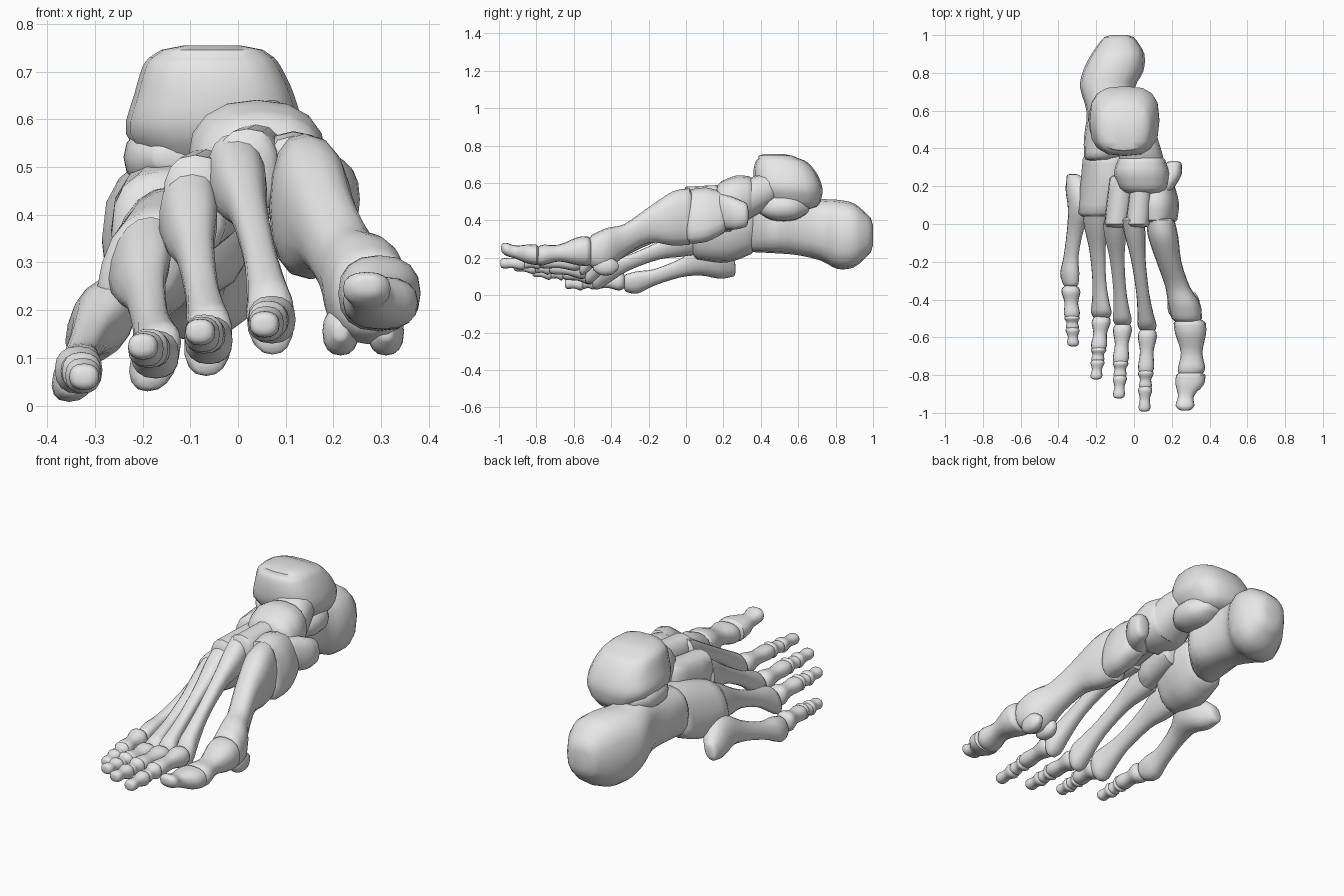
import bpy
import bmesh
from math import cos, sin, pi
from mathutils import Vector

cube = bpy.data.objects.get("Cube")
if cube:
    bpy.data.objects.remove(cube, do_unlink=True)

# One plain bone colour
bone_grey = bpy.data.materials.new("bone_grey")
bone_grey.use_nodes = True
colour = (0.8, 0.8, 0.8, 1)
bone_grey.diffuse_color = colour
bone_grey.node_tree.nodes["Principled BSDF"].inputs["Base Color"].default_value = colour

SIDES = 16


def spline(a, b, c, d, t):
    """Catmull-Rom blend between stations b and c."""
    return 0.5 * (2 * b + (c - a) * t + (2 * a - 5 * b + 4 * c - d) * t * t
                  + (3 * b - a - 3 * c + d) * t ** 3)


def resample(stations, steps=3):
    rows = [Vector(s) for s in stations]
    padded = [rows[0]] + rows + [rows[-1]]
    result = []
    for i in range(len(rows) - 1):
        for k in range(steps):
            result.append(spline(*padded[i:i + 4], k / steps))
    return result + [rows[-1]]


def round_end(end, inner):
    """Two shrinking sections that dome the end of a bone."""
    direction = (Vector(end[:3]) - Vector(inner[:3])).normalized()
    size = min(end[3], end[4])
    caps = []
    for scale, push in ((0.82, 0.2), (0.45, 0.32)):
        centre = Vector(end[:3]) + direction * size * push
        caps.append(Vector((*centre, end[3] * scale, end[4] * scale)))
    return caps


def loft(name, stations, upright=False, square=0.85, lean=0):
    """Skin stations (x, y, z, half width, half depth) along y, or along z if upright."""
    rows = resample(stations)
    start = round_end(rows[0], rows[1])
    finish = round_end(rows[-1], rows[-2])
    rows = start[::-1] + rows + finish
    bm = bmesh.new()
    rings = []
    for x, y, z, wide, deep in rows:
        ring = []
        for i in range(SIDES):
            c, s = cos(2 * pi * i / SIDES), sin(2 * pi * i / SIDES)
            u = wide * abs(c) ** square * (1 if c > 0 else -1)
            v = deep * abs(s) ** square * (1 if s > 0 else -1)
            u += lean * v
            spot = (x + u, y + v, z) if upright else (x + u, y, z + v)
            ring.append(bm.verts.new(spot))
        rings.append(ring)
    for low, high in zip(rings, rings[1:]):
        for i in range(SIDES):
            j = (i + 1) % SIDES
            bm.faces.new((low[i], low[j], high[j], high[i]))
    bm.faces.new(rings[0])
    bm.faces.new(rings[-1])
    bmesh.ops.recalc_face_normals(bm, faces=bm.faces)
    mesh = bpy.data.meshes.new(name)
    bm.to_mesh(mesh)
    bm.free()
    mesh.materials.append(bone_grey)
    obj = bpy.data.objects.new(name, mesh)
    bpy.context.collection.objects.link(obj)
    bpy.ops.object.select_all(action="DESELECT")
    obj.select_set(True)
    bpy.context.view_layer.objects.active = obj
    bpy.ops.object.shade_smooth_by_angle(angle=0.8)


def pebble(name, centre, radii):
    """Rounded lump of bone."""
    x, y, z = centre
    rx, ry, rz = radii
    profile = ((-0.9, 0.45), (-0.5, 0.88), (0, 1), (0.5, 0.88), (0.9, 0.45))
    loft(name, [(x, y + ry * a, z, rx * b, rz * b) for a, b in profile])


def shaft(name, start, end, profile, bow=0, lean=0):
    """Long bone: profile holds (position, half width, half depth)."""
    a, b = Vector(start), Vector(end)
    stations = []
    for t, wide, deep in profile:
        p = a.lerp(b, t)
        stations.append((p.x, p.y, p.z + bow * sin(pi * t), wide, deep))
    loft(name, stations, lean=lean)


def phalanx(name, start, end, size):
    """Waisted toe bone with a flared base and a small knuckle."""
    shape = ((0, .9, .9), (0.15, 1, 1), (0.5, 0.72, 0.7),
             (0.85, 0.85, 0.75), (1, 0.75, 0.65))
    shaft(name, start, end, [(t, w * size, d * size) for t, w, d in shape])


# Heel bone with its inner shelf
loft("heel_bone", [
    (-.08, .97, .32, .095, .11), (-.085, .9, .32, .14, .17),
    (-.11, .81, .325, .16, .185), (-.14, .72, .35, .145, .165),
    (-.12, .59, .375, .13, .16), (-.12, .46, .37, .145, .145),
    (-.165, .36, .36, .1, .13)], square=0.8)
pebble("heel_inner_shelf", (.02, .52, .47), (.11, .14, .075))
pebble("heel_outer_facet", (-.14, .55, .52), (.1, .15, .07))

# Ankle bone: domed body and forward head
loft("ankle_body", [
    (-.04, .57, .5, .14, .15), (-.05, .55, .57, .185, .18),
    (-.05, .53, .65, .168, .17), (-.055, .51, .71, .145, .14),
    (-.055, .495, .73, .13, .11)], upright=True, square=0.7)
loft("ankle_head", [
    (-.01, .47, .57, .13, .09), (.03, .39, .54, .115, .105),
    (.04, .33, .51, .12, .11)])

# Midfoot bones
loft("navicular", [
    (.04, .34, .52, .125, .115), (.04, .27, .515, .145, .125),
    (.05, .19, .5, .13, .11)])
loft("navicular_tuberosity", [
    (.21, .32, .43, .042, .065), (.195, .26, .435, .057, .085),
    (.13, .18, .45, .075, .1)])
loft("cuboid", [
    (-.165, .35, .34, .095, .12), (-.165, .22, .315, .105, .14),
    (-.195, .06, .3, .09, .11)], square=0.8, lean=.3)
loft("inner_cuneiform", [
    (.14, .2, .44, .07, .11), (.145, .11, .43, .085, .145),
    (.145, .02, .42, .075, .145)], square=0.8, lean=-.2)
loft("middle_cuneiform", [
    (.04, .2, .5, .06, .09), (.02, .0, .49, .065, .09)], square=0.8)
loft("outer_cuneiform", [
    (-.06, .24, .44, .07, .1), (-.09, 0, .42, .068, .105)], square=0.8)

# Great toe
loft("metatarsal_1", [
    (.14, .02, .42, .075, .15), (.155, -.07, .41, .08, .145),
    (.185, -.2, .375, .066, .095), (.23, -.33, .295, .065, .085),
    (.265, -.42, .245, .085, .115), (.28, -.5, .235, .08, .09)])
for side, x in (("inner", .31), ("outer", .215)):
    pebble(side + "_sesamoid", (x, -.43, .155), (.038, .07, .05))
loft("great_toe_proximal", [
    (.295, -.525, .235, .085, .08), (.3, -.58, .235, .082, .075),
    (.305, -.68, .225, .057, .045), (.305, -.76, .215, .072, .055),
    (.3, -.79, .21, .065, .05)])
loft("great_toe_distal", [
    (.3, -.8, .215, .078, .055), (.295, -.85, .22, .075, .05),
    (.275, -.91, .23, .042, .035), (.27, -.96, .245, .05, .035),
    (.27, -.98, .25, .035, .025)])

# Lesser rays: metatarsal base, head, tip of the toe, lean and bow of the metatarsal
rays = {
    2: ((-.005, .02, .48), (.072, -.56, .165), (.055, -.985, .17), 0, .045),
    3: ((-.105, 0, .405), (-.06, -.53, .12), (-.08, -.915, .155), .1, .02),
    4: ((-.205, .04, .305), (-.172, -.49, .09), (-.2, -.815, .125), .25, .01),
}
long_bone = ((0, .06, .09), (0.14, .055, .075), (0.35, .039, .048),
             (0.65, .034, .042), (0.85, .042, .06), (0.95, .05, .07), (1, .042, .058))
for number, (base, head, tip, lean, bow) in rays.items():
    shaft(f"metatarsal_{number}", base, head, long_bone, bow, lean)

# Little ray: broad base with an outer spur
loft("metatarsal_5", [
    (-.32, .255, .145, .033, .045), (-.295, .18, .17, .062, .082),
    (-.28, .08, .185, .065, .08), (-.31, -.03, .145, .042, .05),
    (-.333, -.17, .095, .037, .044), (-.34, -.26, .068, .047, .06),
    (-.335, -.32, .065, .038, .047)], lean=.25)

# Lesser toes, three bones each
toes = {number: (ray[1], ray[2]) for number, ray in rays.items()}
toes[5] = ((-.335, -.33, .06), (-.322, -.64, .06))
for number, (head, tip) in toes.items():
    start, end = Vector(head), Vector(tip)
    knuckle = start.lerp(end, 0.52) + Vector((0, 0, .012))
    far_knuckle = start.lerp(end, 0.72) + Vector((0, 0, .003))
    start += Vector((0, -.01, .015))
    phalanx(f"toe_{number}_proximal", start, knuckle, .05)
    phalanx(f"toe_{number}_middle", knuckle, far_knuckle, .041)
    phalanx(f"toe_{number}_distal", far_knuckle, end, .037)
